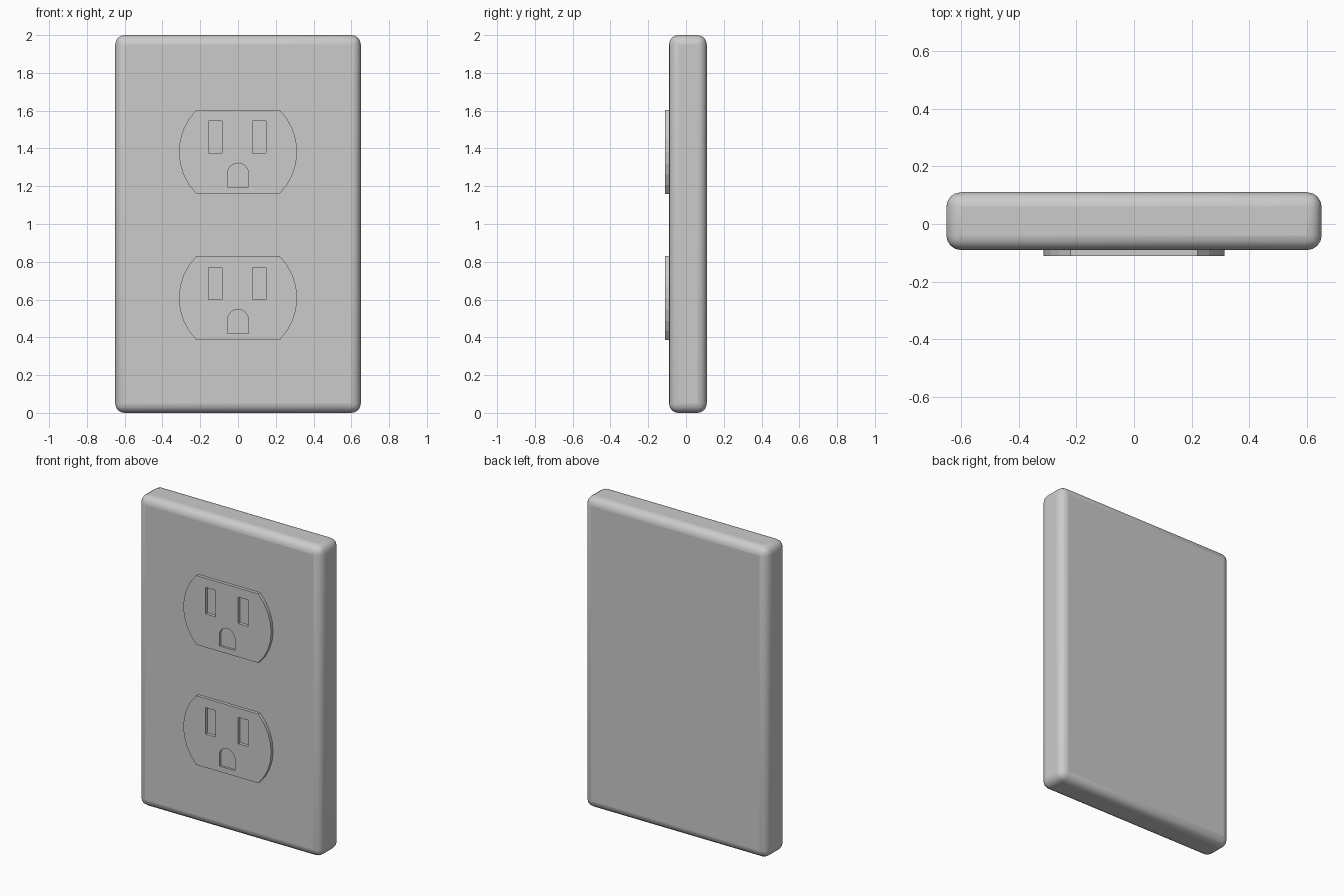
import bpy, bmesh, math

if "Cube" in bpy.data.objects:
    bpy.data.objects.remove(bpy.data.objects["Cube"])

FRONT = -0.11        # front of the receptacles
PLATE_FRONT = -0.09  # front of the cover plate


def prism(name, outline, y0, y1):
    """Extrude an (x, z) outline along y."""
    bm = bmesh.new()
    face = bm.faces.new([bm.verts.new((x, y0, z)) for x, z in outline])
    ext = bmesh.ops.extrude_face_region(bm, geom=[face])
    verts = [g for g in ext["geom"] if isinstance(g, bmesh.types.BMVert)]
    bmesh.ops.translate(bm, verts=verts, vec=(0, y1 - y0, 0))
    bmesh.ops.recalc_face_normals(bm, faces=bm.faces)
    mesh = bpy.data.meshes.new(name)
    bm.to_mesh(mesh)
    bm.free()
    obj = bpy.data.objects.new(name, mesh)
    bpy.context.collection.objects.link(obj)
    return obj


def rect(x0, x1, z0, z1):
    return [(x0, z0), (x1, z0), (x1, z1), (x0, z1)]


def arc(cx, cz, r, a0, a1, n):
    return [(cx + r * math.cos(a0 + (a1 - a0) * i / n),
             cz + r * math.sin(a0 + (a1 - a0) * i / n)) for i in range(n + 1)]


def smooth(obj):
    bpy.ops.object.select_all(action='DESELECT')
    obj.select_set(True)
    bpy.context.view_layer.objects.active = obj
    bpy.ops.object.shade_smooth_by_angle(angle=math.radians(35))


# Cover plate with rounded edges
plate = prism("cover_plate", rect(-0.65, 0.65, 0, 2), PLATE_FRONT, 0.11)
bevel = plate.modifiers.new("rounded_edges", 'BEVEL')
bevel.width = 0.05
bevel.segments = 4
smooth(plate)


def receptacle(label, cz):
    # Raised face: round sides, flat top and bottom
    r = 0.313
    half = math.asin(0.2225 / r)
    outline = (arc(0, cz, r, -half, half, 8)
               + arc(0, cz, r, math.pi - half, math.pi + half, 8))
    body = prism(label + "_receptacle", outline, FRONT, PLATE_FRONT + 0.02)

    # Two blade slots and a shallower D-shaped ground recess
    ground = [(-0.055, cz - 0.187), (0.055, cz - 0.187)]
    ground += arc(0, cz - 0.115, 0.055, 0, math.pi, 12)
    cuts = [("left_slot", rect(-0.155, -0.085, cz - 0.007, cz + 0.163), 0.02),
            ("right_slot", rect(0.078, 0.148, cz - 0.007, cz + 0.163), 0.02),
            ("ground_hole", ground, 0.014)]
    for name, shape, depth in cuts:
        cutter = prism(f"{label}_{name}_cutter", shape, FRONT - 0.05, FRONT + depth)
        cutter.hide_render = True
        cutter.hide_set(True)
        mod = body.modifiers.new(name, 'BOOLEAN')
        mod.operation = 'DIFFERENCE'
        mod.solver = 'EXACT'
        mod.object = cutter


receptacle("upper", 1.382)
receptacle("lower", 0.608)
